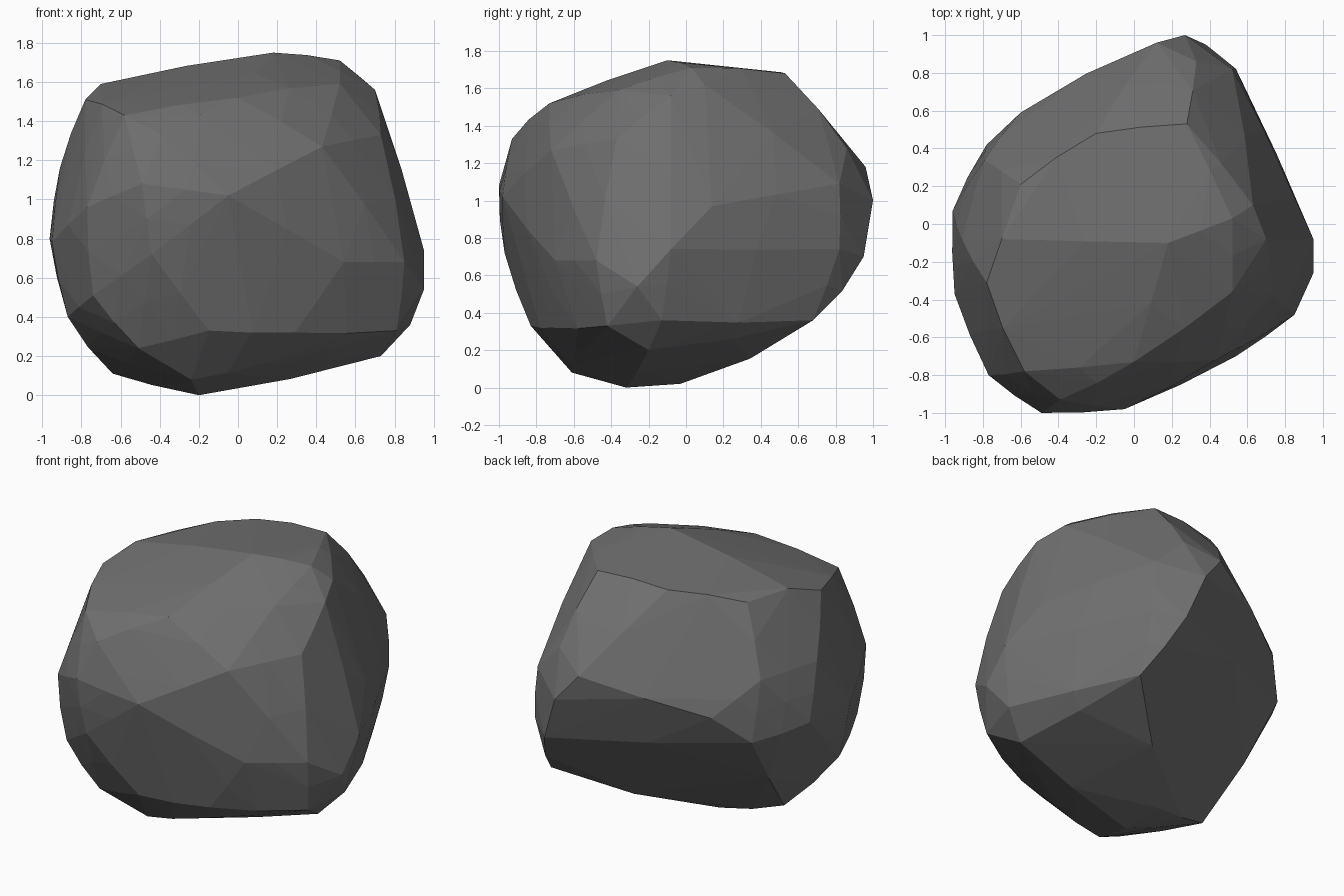
import bpy, bmesh

# Key corners of the boulder, listed from the base up; the hull gives the facets
corners = [
    # underside
    (-.20, -.32, 0), (-.23, -.03, .02), (-.24, -.61, .08), (-.64, -.12, .11),
    (.73, -.20, .20), (-.51, -.73, .24), (.12, -.60, .16),
    # lower chamfer
    (-.87, -.37, .40), (.81, -.42, .33), (.88, -.13, .36), (.29, -.71, .32),
    (-.15, -.83, .33), (.52, .68, .36), (-.74, -.75, .51),
    # girth
    (-.44, -.97, .72), (.54, -.70, .68), (.85, -.48, .68), (.95, -.26, .54),
    (.95, -.08, .74), (.54, .82, .74), (.38, .95, .70), (-.78, .42, .77),
    (-.96, .07, .82), (-.95, -.37, .78),
    # upper flanks
    (-.49, -1, 1.08), (-.05, -.98, 1.02), (-.77, -.80, .96), (-.91, -.08, 1.16),
    (-.79, .34, 1.16), (-.60, .59, .95), (.27, 1, 1.0), (.12, .96, 1.18),
    (.52, .82, 1.09), (.33, .86, 1.28), (.85, .14, .97), (-.39, -.93, 1.33),
    (.43, -.72, 1.27), (.73, -.37, 1.33),
    # shoulder and crown
    (-.58, -.78, 1.43), (-.78, -.31, 1.51), (-.70, -.08, 1.59),
    (0, -.73, 1.52), (.52, -.36, 1.59), (.70, -.08, 1.56), (.63, .10, 1.62),
    (.18, -.10, 1.75), (.52, .03, 1.71), (.28, .53, 1.68),
    (-.20, .48, 1.66), (-.60, .21, 1.58),
]


def hull(points):
    bm = bmesh.new()
    for p in points:
        bm.verts.new(p)
    bmesh.ops.convex_hull(bm, input=bm.verts)
    loose = [v for v in bm.verts if not v.link_faces]
    bmesh.ops.delete(bm, geom=loose, context='VERTS')
    bmesh.ops.recalc_face_normals(bm, faces=bm.faces)
    return bm


# Boulder: long bent edges get a slightly raised middle, flat areas stay flat
rough = hull(corners)
points = [v.co.copy() for v in rough.verts]
for e in rough.edges:
    angle, length = e.calc_face_angle(0), e.calc_length()
    if length > 0.35 and angle > 0.15:
        mid = (e.verts[0].co + e.verts[1].co) / 2
        out = sum((f.normal for f in e.link_faces), mid * 0).normalized()
        mid += out * 0.05 * angle * length
        mid.z = max(mid.z, 0)
        points.append(mid)
rough.free()

mesh = bpy.data.meshes.new("boulder")
bm = hull(points)
bm.to_mesh(mesh)
bm.free()
boulder = bpy.data.objects.new("boulder", mesh)
bpy.context.collection.objects.link(boulder)

# Dark stone
stone = bpy.data.materials.new("dark_stone")
stone.diffuse_color = (0.16, 0.16, 0.16, 1)
mesh.materials.append(stone)
